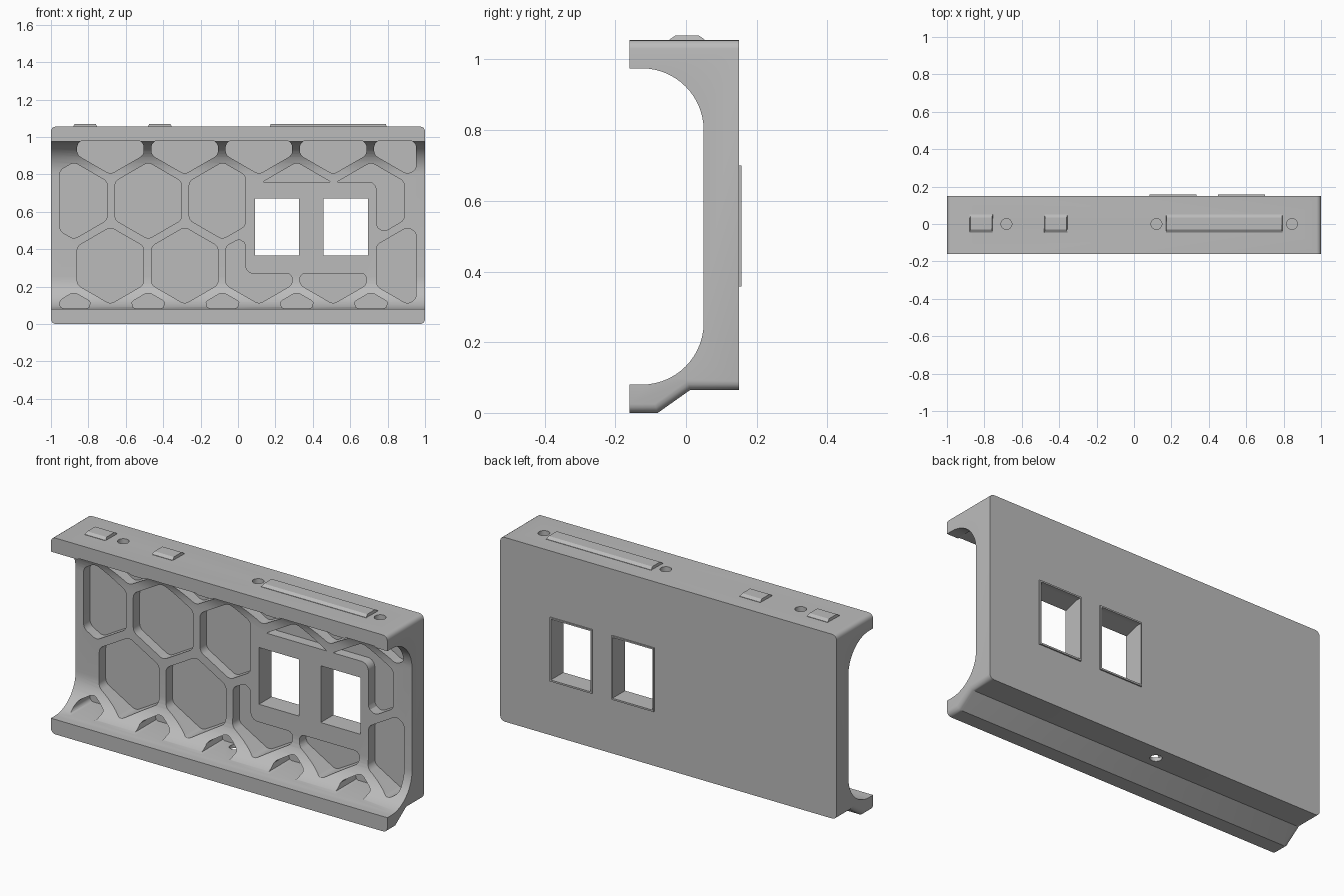
import bpy, bmesh, math
from mathutils import Vector

if "Cube" in bpy.data.objects:
    bpy.data.objects.remove(bpy.data.objects["Cube"])

grey = bpy.data.materials.new("mid_grey")
grey.use_nodes = True
COLOUR = (0.5, 0.5, 0.5, 1)
grey.diffuse_color = COLOUR
grey.node_tree.nodes["Principled BSDF"].inputs["Base Color"].default_value = COLOUR


def prism(bm, points, place, lo, hi):
    """Extrude a 2D outline between lo and hi; place maps (u, v, depth) to 3D."""
    a = [bm.verts.new(place(u, v, lo)) for u, v in points]
    b = [bm.verts.new(place(u, v, hi)) for u, v in points]
    bm.faces.new(a)
    bm.faces.new(b[::-1])
    for i in range(len(a)):
        j = (i + 1) % len(a)
        bm.faces.new((a[j], a[i], b[i], b[j]))


def along_x(u, v, d): return (d, u, v)
def along_y(u, v, d): return (u, d, v)
def along_z(u, v, d): return (u, v, d)


def finish(bm, name):
    bmesh.ops.recalc_face_normals(bm, faces=bm.faces)
    mesh = bpy.data.meshes.new(name)
    bm.to_mesh(mesh)
    bm.free()
    obj = bpy.data.objects.new(name, mesh)
    bpy.context.collection.objects.link(obj)
    mesh.materials.append(grey)
    return obj


def activate(obj):
    bpy.ops.object.select_all(action="DESELECT")
    obj.select_set(True)
    bpy.context.view_layer.objects.active = obj


def cut(obj, cutter):
    activate(obj)
    mod = obj.modifiers.new("cut", "BOOLEAN")
    mod.operation, mod.solver, mod.object = "DIFFERENCE", "EXACT", cutter
    bpy.ops.object.modifier_apply(modifier=mod.name)


def clip(points, axis, limit, keep_above):
    """Keep the side of a convex outline above or below a limit."""
    out, s = [], 1 if keep_above else -1
    for i, p in enumerate(points):
        q = points[(i + 1) % len(points)]
        dp, dq = s * (p[axis] - limit), s * (q[axis] - limit)
        if dp >= 0:
            out.append(p)
        if dp * dq < 0:
            t = dp / (dp - dq)
            out.append(tuple(p[k] + t * (q[k] - p[k]) for k in (0, 1)))
    return out


def rounded(points, radius=0.04, steps=5):
    """Round every corner of an outline with a tangent arc."""
    out, n = [], len(points)
    for i in range(n):
        p = Vector(points[i])
        a, b = Vector(points[i - 1]) - p, Vector(points[(i + 1) % n]) - p
        half = a.angle(b) / 2
        t = min(radius / math.tan(half), 0.48 * min(a.length, b.length))
        r = t * math.tan(half)
        a.normalize()
        b.normalize()
        centre = p + (a + b).normalized() * (r / math.sin(half))
        va, vb = p + a * t - centre, p + b * t - centre
        for k in range(steps + 1):
            f = k / steps
            d = (va * (1 - f) + vb * f).normalized() * r
            out.append(tuple(centre + d))
    return out


# Main body: channel section extruded sideways
R, CY, WEB = 0.175, -0.125, 0.05
LIP_LOW, LIP_HIGH, TOP = 0.08, 0.975, 1.055
section = [(-0.16, 0), (-0.08, 0), (0.012, 0.065), (0.15, 0.065),
           (0.15, TOP), (-0.16, TOP), (-0.16, LIP_HIGH)]
arc = [math.pi / 2 * k / 14 for k in range(15)]
section += [(CY + R * math.sin(t), LIP_HIGH - R + R * math.cos(t)) for t in arc]
section += [(CY + R * math.cos(t), LIP_LOW + R - R * math.sin(t)) for t in arc]
section.append((-0.16, LIP_LOW))
bm = bmesh.new()
prism(bm, section, along_x, -1, 1)
bmesh.ops.recalc_face_normals(bm, faces=bm.faces)


def outer_end(e):
    if min(abs(v.co.x) for v in e.verts) < 0.99 or e.verts[0].co.x * e.verts[1].co.x < 0:
        return False
    mid = (e.verts[0].co + e.verts[1].co) / 2
    level = abs(e.verts[0].co.y - e.verts[1].co.y) > 0.05
    return level and (mid.z < 0.07 or mid.z > 1.05)


bmesh.ops.bevel(bm, geom=[e for e in bm.edges if outer_end(e)], offset=0.025,
                segments=4, profile=0.5, affect="EDGES")
body = finish(bm, "body")

# Honeycomb pockets in the front of the web
W, STEP, ROW, FLOOR = 0.178, 0.397, 0.347, 0.105
X0, X1, Z0, Z1 = 0.04, 0.74, 0.27, 0.76   # solid margin round the windows
SIDE, LOW, HIGH = 0.953, 0.084, 0.982
outlines = []
for row in range(4):
    zc = -0.035 + ROW * row
    for col in range(5):
        xc = (-0.877 if row % 2 == 0 else -0.682) + STEP * col
        hexa = [(xc + W / math.cos(math.pi / 6) * math.sin(k * math.pi / 3),
                 zc + W / math.cos(math.pi / 6) * math.cos(k * math.pi / 3)) for k in range(6)]
        for axis, limit, above in ((0, -SIDE, True), (0, SIDE, False),
                                   (1, LOW, True), (1, HIGH, False)):
            hexa = clip(hexa, axis, limit, above)
        left, right = xc - W, xc + W
        if row == 2 and col == 2:
            hexa = clip(hexa, 0, X0, False)
        elif row == 2 and col == 3:
            hexa = clip(hexa, 1, Z1, True)
        elif row == 1 and col == 3:
            hexa = clip(hexa, 1, Z0, False)
        elif row == 1 and col == 4:
            hexa = clip(hexa, 0, X1, True)
        elif row == 2 and col == 4:      # notched by the upper window margin
            hexa = [(xc, zc + 0.205), (right, zc + 0.103), (right, zc - 0.103),
                    (xc + 0.03, zc - 0.19), (X1, Z1), (left + 0.09, Z1), (left + 0.09, Z1 + 0.05)]
            hexa[3] = (X1, zc - 0.19)
            hexa[5:] = [(left, Z1), (left, zc + 0.103)]
        elif row == 1 and col == 2:      # notched by the lower window margin
            hexa = [(xc, zc - 0.205), (left, zc - 0.103), (left, zc + 0.103),
                    (X0, zc + 0.16), (X0, Z0), (right, Z0), (right, zc - 0.103)]
        outlines.append(rounded(hexa))
bm = bmesh.new()
for outline in outlines:
    prism(bm, outline, along_y, -0.3, FLOOR)
cutters = [finish(bm, "pocket_cutter")]

# Round holes in the top and one drain hole underneath
bm = bmesh.new()
for x, y, lo, hi in ((-0.682, 0, 0.99, 1.2), (0.12, 0, 0.99, 1.2),
                     (0.845, 0, 0.99, 1.2), (-0.07, 0.075, 0.03, 0.11)):
    circle = [(x + 0.029 * math.cos(k * math.pi / 12), y + 0.029 * math.sin(k * math.pi / 12))
              for k in range(24)]
    prism(bm, circle, along_z, lo, hi)
cutters.append(finish(bm, "hole_cutter"))

# Two socket windows with a sloped head
windows = ((0.09, 0.327), (0.457, 0.694))
bm = bmesh.new()
for lo, hi in windows:
    prism(bm, [(-0.05, 0.366), (0.25, 0.366), (0.25, 0.692), (0.13, 0.692),
               (0.06, 0.671), (-0.05, 0.671)], along_x, lo, hi)
cutters.append(finish(bm, "window_cutter"))

for cutter in cutters:
    cut(body, cutter)

# Thin raised rims round the windows on the back
bm = bmesh.new()
for lo, hi in windows:
    prism(bm, [(0.145, 0.357), (0.157, 0.357), (0.157, 0.70), (0.145, 0.70)],
          along_x, lo - 0.007, hi + 0.007)
rims = finish(bm, "window_rims")
cut(rims, cutters[-1])
for cutter in cutters:
    bpy.data.objects.remove(cutter)

# Raised locating keys on the top
for name, lo, hi in (("end_key", -0.88, -0.755), ("middle_key", -0.48, -0.355),
                     ("long_key", 0.17, 0.795)):
    bm = bmesh.new()
    prism(bm, [(-0.046, 1.045), (-0.046, 1.057), (-0.03, 1.068),
               (0.036, 1.068), (0.052, 1.057), (0.052, 1.045)], along_x, lo, hi)
    for v in bm.verts:
        if v.co.z > 1.06:
            v.co.x += 0.005 if v.co.x < (lo + hi) / 2 else -0.005
    finish(bm, name)

activate(body)
bpy.ops.object.shade_smooth_by_angle(angle=math.radians(30))
